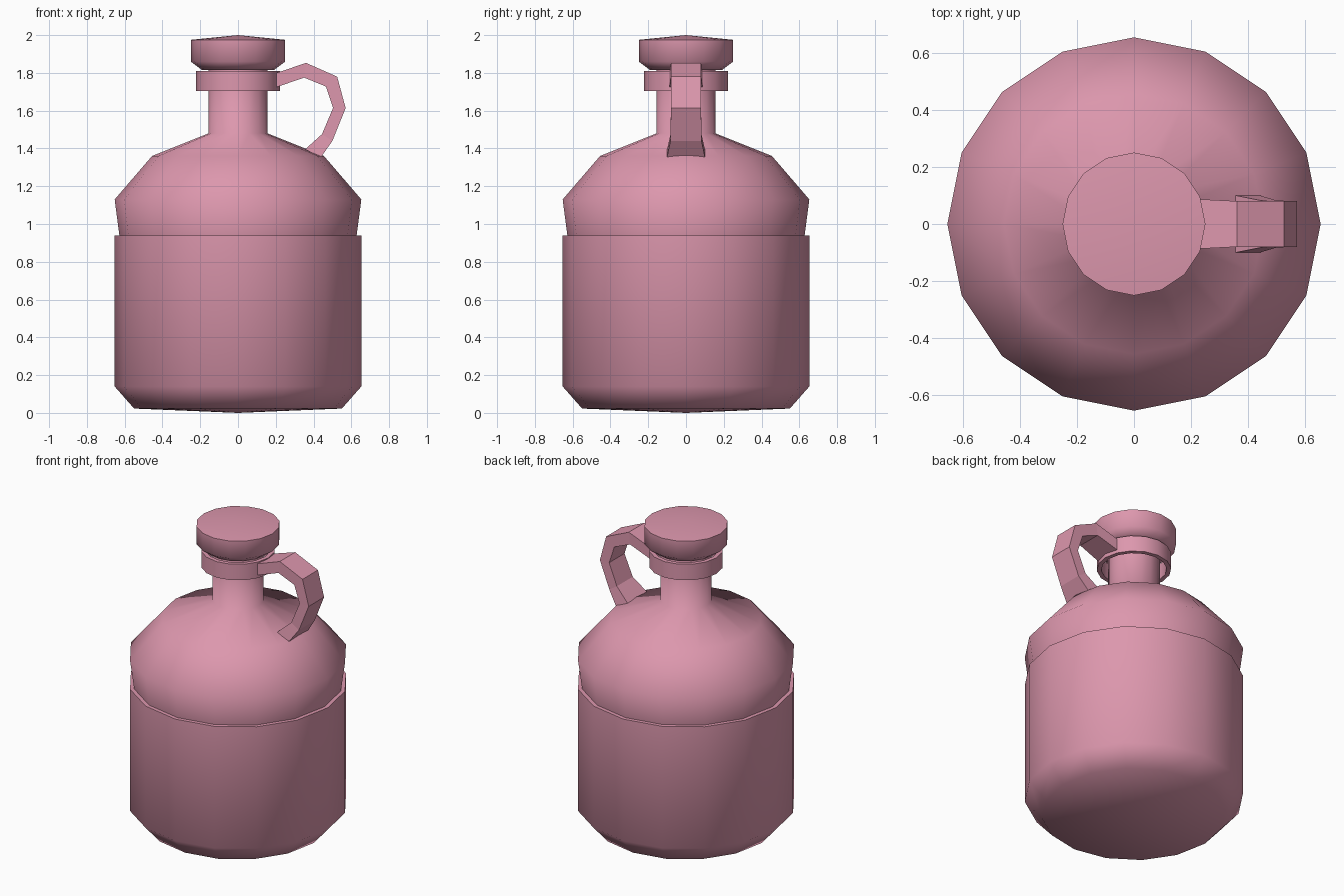
import bpy, bmesh, math
from math import cos, sin, pi

if "Cube" in bpy.data.objects:
    bpy.data.objects.remove(bpy.data.objects["Cube"])

pink = bpy.data.materials.new("dusty pink")
pink.diffuse_color = (0.72, 0.31, 0.42, 1)
pink.use_nodes = True
pink.node_tree.nodes["Principled BSDF"].inputs["Base Color"].default_value = pink.diffuse_color


def finish(name, bm, smooth_angle=None):
    bmesh.ops.recalc_face_normals(bm, faces=bm.faces)
    me = bpy.data.meshes.new(name)
    bm.to_mesh(me)
    bm.free()
    me.materials.append(pink)
    ob = bpy.data.objects.new(name, me)
    bpy.context.collection.objects.link(ob)
    if smooth_angle:
        bpy.ops.object.select_all(action='DESELECT')
        ob.select_set(True)
        bpy.context.view_layer.objects.active = ob
        bpy.ops.object.shade_smooth_by_angle(angle=math.radians(smooth_angle))
    return ob


def lathe(name, profile, smooth_angle, sides=16, closed=False):
    """Turn an (r, z) profile around z; points with r = 0 become poles."""
    bm = bmesh.new()
    rings = []
    for r, z in profile:
        if r == 0:
            rings.append([bm.verts.new((0, 0, z))] * sides)
        else:
            rings.append([bm.verts.new((r * cos(2 * pi * i / sides),
                                        r * sin(2 * pi * i / sides), z)) for i in range(sides)])
    pairs = list(zip(rings, rings[1:]))
    if closed:
        pairs.append((rings[-1], rings[0]))
    for a, b in pairs:
        for i in range(sides):
            j = (i + 1) % sides
            quad = list(dict.fromkeys((a[i], a[j], b[j], b[i])))
            bm.faces.new(quad)
    return finish(name, bm, smooth_angle)


# Jug body: base, straight wall, step, shoulder and neck
lathe("jug_body", [(0, 0), (0.55, 0.023), (0.653, 0.14), (0.653, 0.94), (0.628, 0.94),
                   (0.653, 1.13), (0.455, 1.36), (0.155, 1.48), (0.155, 1.83), (0, 1.83)], 70)

# Thin hollow collar around the neck
lathe("neck_collar", [(0.222, 1.705), (0.222, 1.81), (0.195, 1.81), (0.195, 1.705)], 40, closed=True)

# Stopper with a slightly domed top
lathe("stopper", [(0, 1.815), (0.19, 1.815), (0.25, 1.86), (0.25, 1.975), (0, 2.0)], 60)

# Strap handle: outer (x, z), inner (x, z), half width at each station
stations = [((0.205, 1.80), (0.205, 1.725), 0.088), ((0.36, 1.853), (0.35, 1.775), 0.08),
            ((0.525, 1.78), (0.465, 1.728), 0.08), ((0.57, 1.614), (0.503, 1.614), 0.08),
            ((0.50, 1.44), (0.445, 1.476), 0.082), ((0.44, 1.355), (0.355, 1.395), 0.10)]
bm = bmesh.new()
rings = [[bm.verts.new((x, y, z)) for x, y, z in
          ((o[0], -w, o[1]), (o[0], w, o[1]), (i[0], w, i[1]), (i[0], -w, i[1]))]
         for o, i, w in stations]
for a, b in zip(rings, rings[1:]):
    for k in range(4):
        bm.faces.new((a[k], a[(k + 1) % 4], b[(k + 1) % 4], b[k]))
bm.faces.new(rings[0])
bm.faces.new(rings[-1])
finish("handle", bm)
